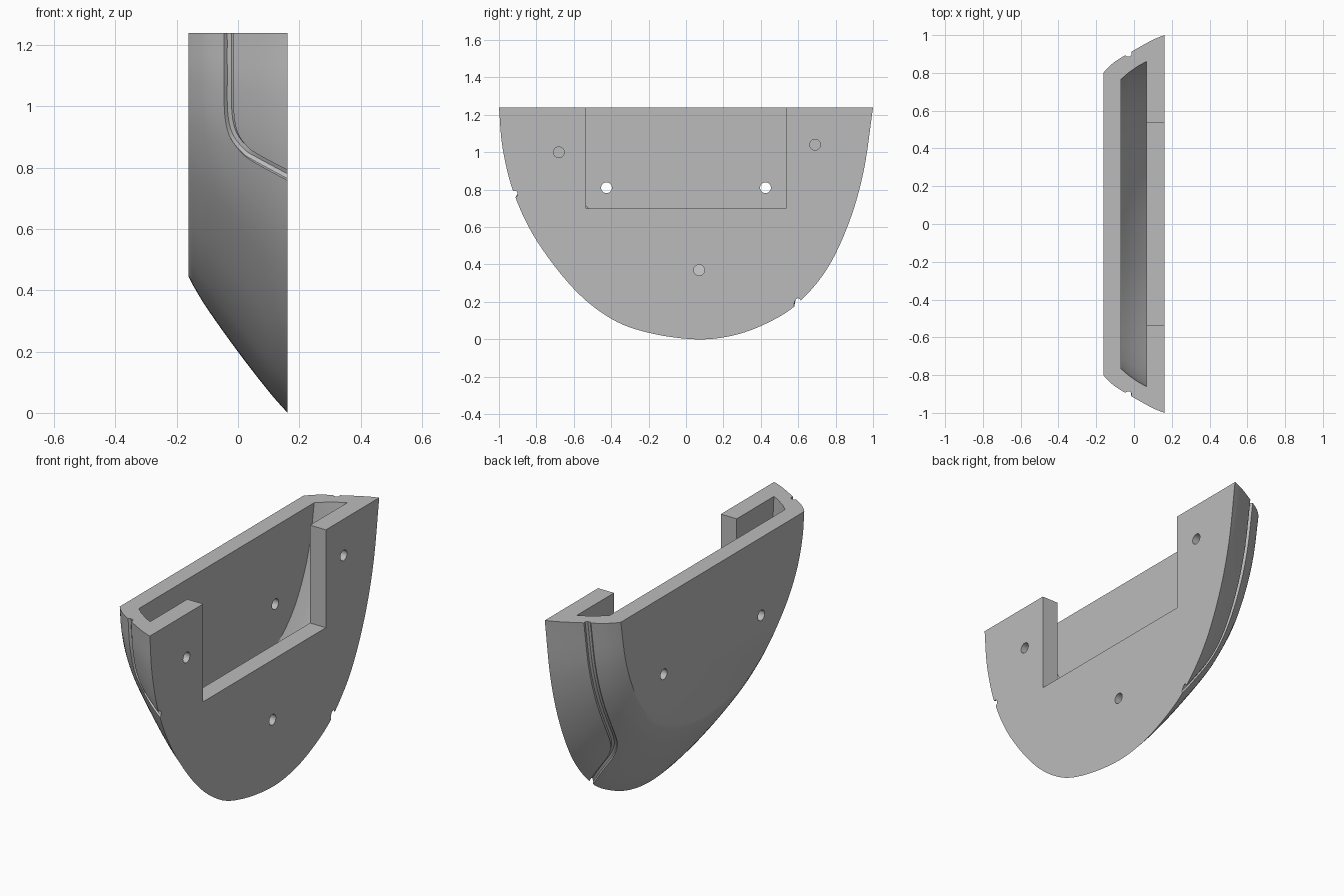
import bpy
import bmesh
import math
from mathutils import Vector, Matrix

cube = bpy.data.objects.get("Cube")
if cube:
    bpy.data.objects.remove(cube, do_unlink=True)

TOP = 1.24

grey = bpy.data.materials.new("plain grey")
grey.use_nodes = True
grey.diffuse_color = (0.5, 0.5, 0.5, 1)
grey.node_tree.nodes["Principled BSDF"].inputs["Base Color"].default_value = (0.5, 0.5, 0.5, 1)


def spline(points, steps):
    """Smooth curve through the given points."""
    p = [Vector(q) for q in points]
    p = [2 * p[0] - p[1]] + p + [2 * p[-1] - p[-2]]
    out = []
    for a, b, c, d in zip(p, p[1:], p[2:], p[3:]):
        for i in range(steps):
            t = i / steps
            out.append(0.5 * (2 * b + (c - a) * t + (2 * a - 5 * b + 4 * c - d) * t * t
                              + (3 * b - a - 3 * c + d) * t ** 3))
    return out + [p[-2]]


# Rim outline (y, z) and how it shrinks towards the back (x, y scale, z scale)
RIM = spline([(-1, 1.24), (-.98, 1.02), (-.92, .78), (-.8, .53), (-.6, .27),
              (-.4, .11), (-.2, .035), (.05, 0), (.25, .02), (.43, .085),
              (.59, .185), (.75, .37), (.87, .62), (.95, .9), (1, 1.24)], 6)
TAPER = spline([(.162, 1, 1), (.1, .975, .943), (0, .92, .839),
                (-.1, .86, .726), (-.15, .815, .66)], 4) + [Vector((-.162, .8, .64))]


def make_object(name, bm):
    bmesh.ops.recalc_face_normals(bm, faces=bm.faces)
    mesh = bpy.data.meshes.new(name)
    bm.to_mesh(mesh)
    bm.free()
    mesh.materials.append(grey)
    ob = bpy.data.objects.new(name, mesh)
    bpy.context.collection.objects.link(ob)
    return ob


def bridge(name, rings):
    """Skin a stack of closed rings and cap both ends."""
    bm = bmesh.new()
    rows = [[bm.verts.new(v) for v in ring] for ring in rings]
    n = len(rows[0])
    for a, b in zip(rows, rows[1:]):
        for i in range(n):
            j = (i + 1) % n
            bm.faces.new((a[i], a[j], b[j], b[i]))
    bm.faces.new(rows[0])
    bm.faces.new(rows[-1])
    return make_object(name, bm)


def loft(name, outline, levels):
    return bridge(name, [[(x, y * sy, TOP - (TOP - z) * sz) for y, z in outline]
                         for x, sy, sz in levels])


def box(name, lo, hi):
    lo, hi = Vector(lo), Vector(hi)
    bm = bmesh.new()
    bmesh.ops.create_cube(bm, size=1, matrix=Matrix.LocRotScale((lo + hi) / 2, None, hi - lo))
    return make_object(name, bm)


def pin(name, x0, x1, y, z):
    bm = bmesh.new()
    turn = Matrix.Translation(((x0 + x1) / 2, y, z)) @ Matrix.Rotation(math.pi / 2, 4, 'Y')
    bmesh.ops.create_cone(bm, cap_ends=True, segments=24, radius1=.029, radius2=.029,
                          depth=x1 - x0, matrix=turn)
    return make_object(name, bm)


def on_skin(x, z, side):
    """Point of the outer skin at a given x and height, on the -y or +y side."""
    for a, b in zip(TAPER, TAPER[1:]):
        if b.x <= x <= a.x:
            s = a.lerp(b, (a.x - x) / (a.x - b.x))
            break
    target = TOP - (TOP - z) / s.z
    for a, b in zip(RIM, RIM[1:]):
        if (a.x + b.x) * side > 0 and min(a.y, b.y) - 1e-6 <= target <= max(a.y, b.y) + 1e-6:
            p = a.lerp(b, (target - a.y) / (b.y - a.y))
            return Vector((x, p.x * s.y, z))


def groove(name, path, side):
    pts = [on_skin(p.x, p.y, side) for p in spline(path, 4)]
    pts = [pts[0] + Vector((0, 0, .06))] + pts + [pts[-1] + (pts[-1] - pts[-2]).normalized() * .06]
    rings = []
    for i, p in enumerate(pts):
        along = (pts[min(i + 1, len(pts) - 1)] - pts[max(i - 1, 0)]).normalized()
        u = along.cross(Vector((.3, side, -.4))).normalized()
        v = along.cross(u)
        rings.append([p + .018 * (u * math.cos(k * math.pi / 4) + v * math.sin(k * math.pi / 4))
                      for k in range(8)])
    return bridge(name, rings)


# Tapered half-bowl body
shell = loft("shell_body", RIM, TAPER)

# Hollow pocket open at the top
raised = [Vector((-1, TOP + .1))] + RIM + [Vector((1, TOP + .1))]
pocket = loft("pocket_cutter", raised,
              [(.065, .86, .775), (.02, .835, .73), (-.03, .8, .67), (-.07, .765, .615)])

# Rectangular opening in the flat face
cutters = [pocket, box("opening_cutter", (.03, -.535, .7), (.3, .535, 1.5))]

# Screw holes in the flat face and in the rear wall
for y, z in ((-.68, 1.0), (.69, 1.04), (.07, .37)):
    cutters.append(pin("face_hole_cutter", .03, .3, y, z))
for y in (-.425, .425):
    cutters.append(pin("rear_hole_cutter", -.3, -.03, y, .81))

# Curved seam grooves on both flanks
cutters.append(groove("front_groove_cutter", [(-.03, 1.24), (-.03, 1.1), (-.029, .98),
                      (-.015, .91), (.02, .86), (.06, .83), (.162, .775)], -1))
cutters.append(groove("back_groove_cutter", [(-.03, 1.24), (-.03, 1.0), (-.03, .75), (-.027, .58),
                      (-.012, .47), (.025, .385), (.08, .305), (.162, .19)], 1))

# Cut everything out of the body
bpy.context.view_layer.objects.active = shell
for cutter in cutters:
    mod = shell.modifiers.new("cut", 'BOOLEAN')
    mod.operation = 'DIFFERENCE'
    mod.solver = 'EXACT'
    mod.object = cutter
    bpy.ops.object.modifier_apply(modifier=mod.name)
    bpy.data.objects.remove(cutter, do_unlink=True)

bpy.ops.object.select_all(action='DESELECT')
shell.select_set(True)
bpy.ops.object.shade_smooth_by_angle(angle=math.radians(30))
